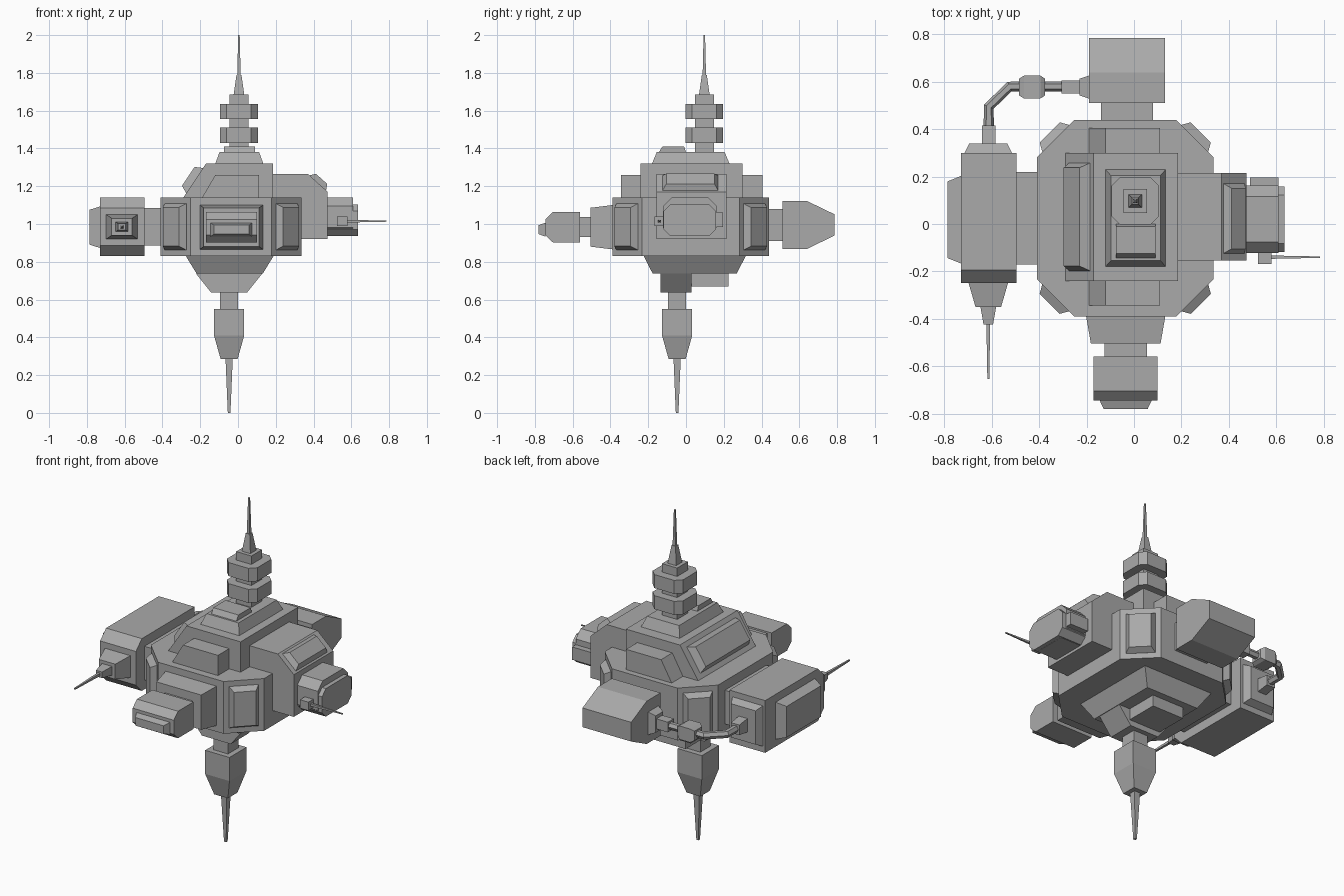
import bpy
import bmesh
from mathutils import Vector

if "Cube" in bpy.data.objects:
    bpy.data.objects.remove(bpy.data.objects["Cube"])

hull_grey = bpy.data.materials.new("hull_grey")
hull_grey.use_nodes = True
colour = (0.4, 0.4, 0.4, 1)
hull_grey.diffuse_color = colour
hull_grey.node_tree.nodes["Principled BSDF"].inputs["Base Color"].default_value = colour


def place(axis, along, u, v):
    """Turn a station on an axis plus two cross coordinates into a point."""
    if axis == "x":
        return Vector((along, u, v))
    if axis == "y":
        return Vector((u, along, v))
    return Vector((u, v, along))


def skin(name, rings):
    """Join equal rings of points into one closed flat-shaded part."""
    bm = bmesh.new()
    loops = [[bm.verts.new(point) for point in ring] for ring in rings]
    count = len(loops[0])
    for near, far in zip(loops, loops[1:]):
        for i in range(count):
            j = (i + 1) % count
            bm.faces.new((near[i], near[j], far[j], far[i]))
    bm.faces.new(loops[0][::-1])
    bm.faces.new(loops[-1])
    bmesh.ops.recalc_face_normals(bm, faces=bm.faces)
    mesh = bpy.data.meshes.new(name)
    bm.to_mesh(mesh)
    bm.free()
    mesh.materials.append(hull_grey)
    part = bpy.data.objects.new(name, mesh)
    bpy.context.collection.objects.link(part)
    return part


def section(hu, hv, cut):
    """Rectangle of half sizes hu, hv, with cut corners when asked."""
    if not cut:
        return [(-hu, -hv), (hu, -hv), (hu, hv), (-hu, hv)]
    a, b = hu - cut, hv - cut
    return [(-a, -hv), (a, -hv), (hu, -b), (hu, b),
            (a, hv), (-a, hv), (-hu, b), (-hu, -b)]


def loft(name, axis, centre, *stations, cut=0):
    """Stations are (position, half width, half depth) along the axis."""
    cu, cv = centre
    return skin(name, [[place(axis, along, cu + u, cv + v) for u, v in section(hu, hv, cut)]
                       for along, hu, hv in stations])


def prism(name, axis, start, end, profile):
    """Extrude a profile between two positions on the axis."""
    return skin(name, [[place(axis, along, u, v) for u, v in profile] for along in (start, end)])


def panel(name, centre, normal, width, height, thick, bevel=0.02):
    """Raised bevelled panel lying on a sloped or turned face."""
    part = loft(name, "z", (0, 0), (-thick, width / 2, height / 2), (0, width / 2, height / 2),
                (thick, width / 2 - bevel, height / 2 - bevel))
    part.location = centre
    part.rotation_mode = "QUATERNION"
    part.rotation_quaternion = Vector(normal).to_track_quat("Z", "Y")
    return part


# Central octagonal hull with a panel on each diagonal face
hull_x, hull_y = -0.037, 0.025
loft("main_hull", "z", (hull_x, hull_y), (0.83, 0.372, 0.415), (1.14, 0.372, 0.415), cut=0.157)
for side_name, sx in (("left", 1), ("right", -1)):
    for end_name, sy in (("front", -1), ("back", 1)):
        centre = (hull_x + sx * 0.294, hull_y + sy * 0.337, 0.985)
        panel(f"{end_name}_{side_name}_hull_panel", centre, (sx, sy, 0), 0.16, 0.245, 0.035)

# Upper decks
prism("upper_deck", "y", -0.24, 0.3,
      [(-0.29, 1.14), (0.185, 1.14), (0.185, 1.32), (-0.17, 1.32)])
prism("cross_deck", "y", -0.345, 0.405,
      [(-0.19, 1.14), (0.11, 1.14), (0.11, 1.26), (-0.12, 1.26)])
panel("deck_slope_panel", (-0.23, 1 * 0.03, 1.23), (-0.18, 0, 0.12), 0.455, 0.16, 0.04)
loft("mast_base", "z", (0.007, 0.025), (1.32, 0.127, 0.205), (1.38, 0.105, 0.18))
prism("mast_base_hood", "x", -0.075, 0.09,
      [(-0.18, 1.32), (0, 1.32), (0, 1.38), (-0.01, 1.41), (-0.125, 1.41)])

# Mast with two rings and a spire
mast = (0.005, 0.097)
loft("mast_column", "z", mast, (1.38, 0.05, 0.05), (1.685, 0.05, 0.05))
for ring_name, low in (("lower", 1.43), ("upper", 1.555)):
    loft(f"{ring_name}_mast_ring", "z", mast, (low, 0.1, 0.1), (low + 0.08, 0.1, 0.1), cut=0.035)
loft("mast_cone", "z", mast, (1.685, 0.028, 0.028), (1.79, 0.013, 0.013))
loft("mast_spire", "z", mast, (1.79, 0.009, 0.009), (2, 0.004, 0.004))

# Underside keel and lower probe
loft("keel", "z", (-0.044, 0.046), (0.83, 0.232, 0.27), (0.737, 0.175, 0.222))
loft("keel_wedge", "z", (-0.047, -0.053), (0.737, 0.175, 0.083), (0.637, 0.095, 0.083))
loft("keel_box", "z", (-0.05, 0.125), (0.737, 0.105, 0.1), (0.67, 0.105, 0.1))
probe = (-0.047, -0.047)
loft("probe_neck", "z", probe, (0.64, 0.048, 0.048), (0.55, 0.048, 0.048))
loft("probe_body", "z", probe, (0.55, 0.08, 0.08), (0.41, 0.08, 0.08), (0.285, 0.045, 0.045))
loft("probe_needle", "z", probe, (0.285, 0.019, 0.019), (0, 0.007, 0.007))

# Front docking pod
front = (-0.035, 0.983)
loft("front_collar", "y", front, (-0.39, 0.167, 0.117), (-0.505, 0.147, 0.103))
loft("front_neck", "y", front, (-0.5, 0.09, 0.053), (-0.57, 0.09, 0.053))
loft("front_pod", "y", front, (-0.56, 0.135, 0.08), (-0.705, 0.135, 0.08), (-0.745, 0.135, 0.042))
loft("front_pod_cap", "y", (-0.035, 0.97), (-0.745, 0.11, 0.036), (-0.78, 0.093, 0.024))

# Back tank
back = (-0.03, 0.995)
loft("back_neck", "y", back, (0.44, 0.11, 0.085), (0.51, 0.11, 0.085))
loft("back_tank", "y", back, (0.51, 0.16, 0.127), (0.64, 0.16, 0.127), (0.785, 0.16, 0.057))

# Right side module
module = (-0.615, 0.985)
loft("right_neck", "x", (0.025, 0.985), (-0.5, 0.195, 0.1), (-0.4, 0.195, 0.1))
prism("right_module", "x", -0.73, -0.495,
      [(0.3, 0.83), (0.3, 1.14), (-0.195, 1.14), (-0.25, 1.085), (-0.25, 0.885), (-0.195, 0.83)])
loft("right_module_side", "x", (0.018, 0.983), (-0.73, 0.185, 0.11), (-0.787, 0.162, 0.092))
loft("right_module_back_cap", "y", module, (0.3, 0.1, 0.12), (0.34, 0.08, 0.1))
loft("right_module_nose", "y", module, (-0.25, 0.083, 0.065), (-0.35, 0.054, 0.045))
loft("right_module_tip", "y", module, (-0.35, 0.033, 0.026), (-0.425, 0.02, 0.018))
loft("right_module_needle", "y", module, (-0.425, 0.008, 0.008), (-0.655, 0.004, 0.004))

# Jointed pipe from the right module to the back tank
pipe_z = 0.985
loft("pipe_socket", "y", (-0.613, pipe_z), (0.34, 0.028, 0.04), (0.415, 0.028, 0.03))
path = [(-0.613, 0.4), (-0.613, 0.495), (-0.525, 0.58), (-0.19, 0.58)]
pipe_curve = bpy.data.curves.new("pipe", "CURVE")
pipe_curve.dimensions = "3D"
pipe_curve.bevel_depth = 0.022
pipe_curve.bevel_resolution = 1
pipe_curve.use_fill_caps = True
spline = pipe_curve.splines.new("POLY")
spline.points.add(len(path) - 1)
for point, (x, y) in zip(spline.points, path):
    point.co = (x, y, pipe_z, 1)
spline.use_smooth = False
pipe_curve.materials.append(hull_grey)
bpy.context.collection.objects.link(bpy.data.objects.new("pipe", pipe_curve))
pipe_axis = (0.578, pipe_z)
loft("pipe_joint", "x", pipe_axis, (-0.485, 0.035, 0.028), (-0.465, 0.048, 0.04),
     (-0.395, 0.048, 0.04), (-0.375, 0.035, 0.028))
loft("pipe_coupling", "x", pipe_axis, (-0.305, 0.028, 0.03), (-0.225, 0.028, 0.03))
loft("pipe_flange", "x", pipe_axis, (-0.23, 0.035, 0.05), (-0.185, 0.05, 0.07))

# Left side shoulder and pod
prism("left_shoulder", "y", -0.155, 0.215,
      [(0.18, 0.92), (0.475, 0.92), (0.475, 1.17), (0.37, 1.265), (0.18, 1.265)])
panel("left_shoulder_panel", (0.422, 0.023, 1.217), (0.095, 0, 0.105), 0.295, 0.12, 0.03)
loft("left_pod", "x", (0.02, 1.038), (0.475, 0.142, 0.102), (0.61, 0.142, 0.102), cut=0.045)
loft("left_pod_end", "x", (0.02, 1.02), (0.475, 0.138, 0.083), (0.635, 0.138, 0.083), cut=0.035)
loft("left_pod_hatch", "y", (0.55, 1.023), (0.15, 0.06, 0.038), (0.197, 0.06, 0.038))
loft("antenna_box", "y", (0.552, 1.015), (-0.11, 0.028, 0.025), (-0.168, 0.028, 0.025))
loft("antenna_rod", "x", (-0.14, 1.015), (0.58, 0.007, 0.007), (0.785, 0.003, 0.003))
